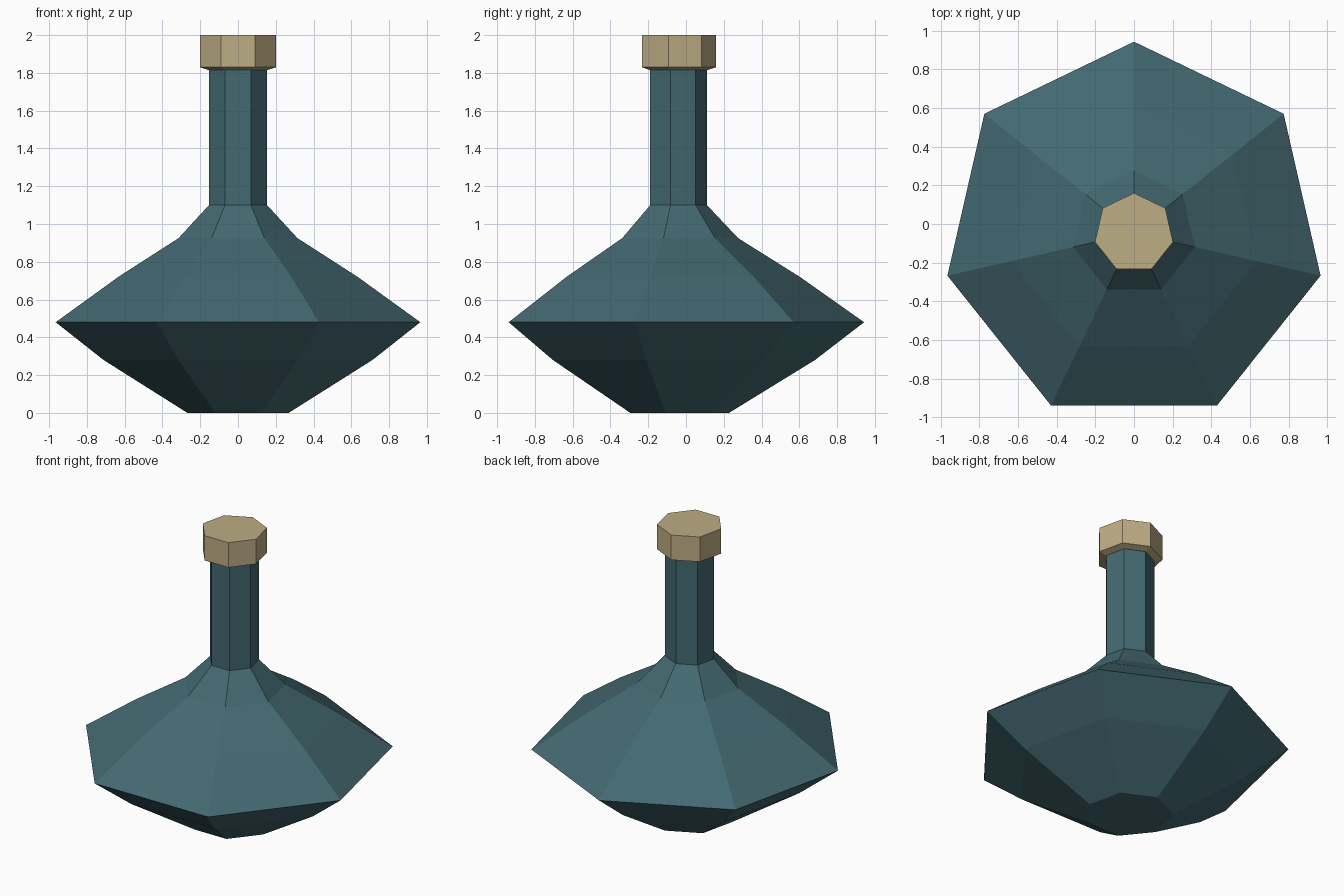
import bpy
import bmesh
from math import sin, cos, pi

SIDES = 7
CENTER_Y = -0.047

cube = bpy.data.objects.get("Cube")
if cube:
    bpy.data.objects.remove(cube, do_unlink=True)


def make_material(name, rgb):
    mat = bpy.data.materials.new(name)
    mat.use_nodes = True
    color = (*rgb, 1.0)
    mat.diffuse_color = color
    bsdf = next(n for n in mat.node_tree.nodes if n.type == 'BSDF_PRINCIPLED')
    bsdf.inputs["Base Color"].default_value = color
    return mat


def lathe(name, profile, mat):
    """Seven-sided closed solid from (radius, height) pairs, one corner to the back."""
    bm = bmesh.new()
    rings = []
    for radius, z in profile:
        ring = []
        for i in range(SIDES):
            a = pi / 2 + 2 * pi * i / SIDES
            ring.append(bm.verts.new((radius * cos(a), CENTER_Y + radius * sin(a), z)))
        rings.append(ring)
    for low, high in zip(rings, rings[1:]):
        for i in range(SIDES):
            j = (i + 1) % SIDES
            bm.faces.new((low[i], low[j], high[j], high[i]))
    bm.faces.new(rings[0][::-1])
    bm.faces.new(rings[-1])
    bmesh.ops.recalc_face_normals(bm, faces=bm.faces)
    mesh = bpy.data.meshes.new(name)
    bm.to_mesh(mesh)
    bm.free()
    mesh.materials.append(mat)
    obj = bpy.data.objects.new(name, mesh)
    bpy.context.collection.objects.link(obj)
    return obj


teal = make_material("teal glass", (0.056, 0.141, 0.165))
tan = make_material("tan cork", (0.515, 0.418, 0.235))

# Wide faceted body with a straight neck
lathe("flask_body", [(0.275, 0), (0.73, 0.28), (0.99, 0.48), (0.65, 0.72),
                     (0.323, 0.925), (0.158, 1.1), (0.158, 1.82)], teal)

# Stopper with a chamfered underside
lathe("stopper", [(0.16, 1.815), (0.207, 1.83), (0.207, 2.0)], tan)
